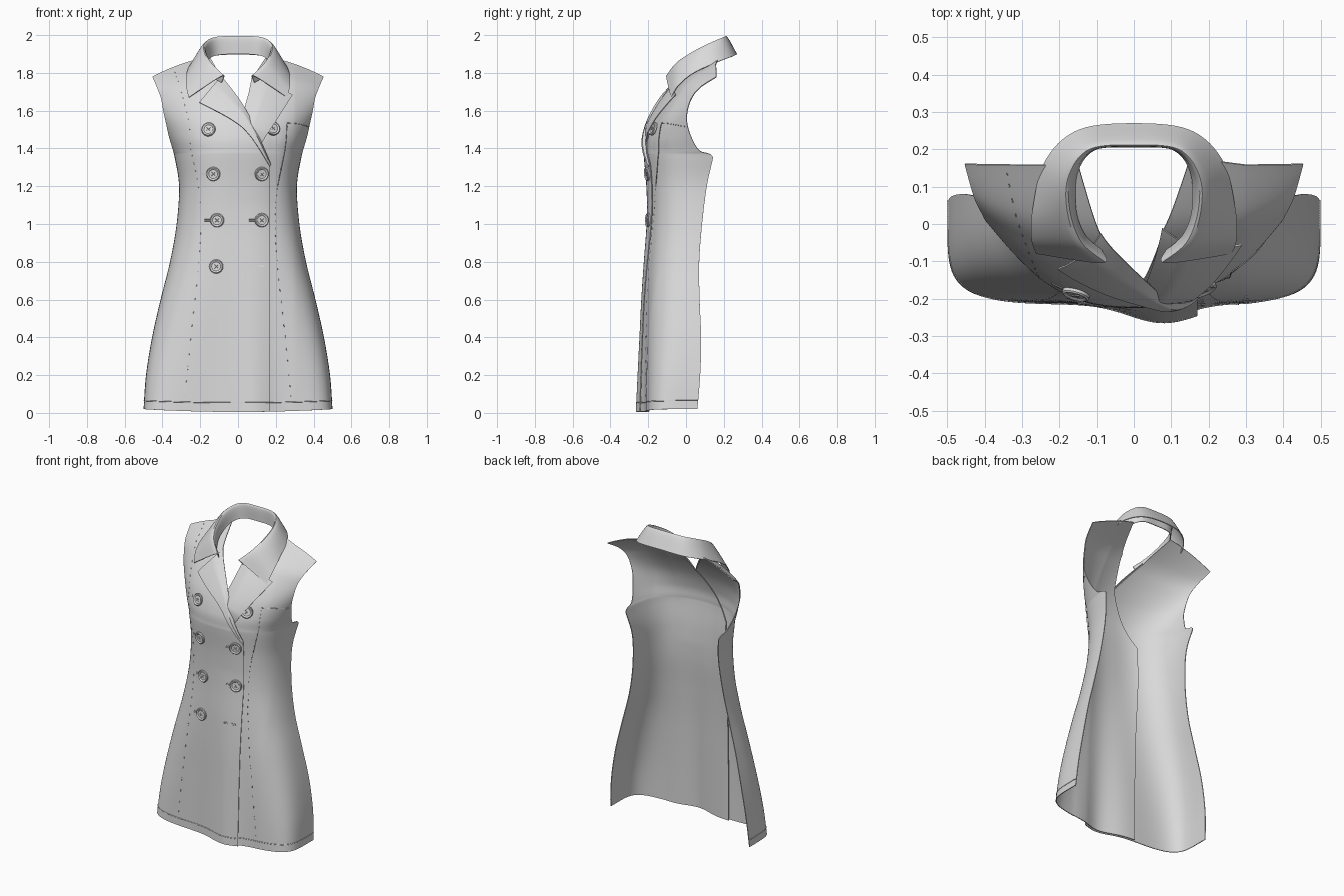
import bpy, bmesh, math
from mathutils import Vector

if "Cube" in bpy.data.objects:
    bpy.data.objects.remove(bpy.data.objects["Cube"])

# One cloth colour for everything
FABRIC = bpy.data.materials.new("light grey fabric")
FABRIC.use_nodes = True
FABRIC.diffuse_color = (0.7, 0.7, 0.7, 1)
FABRIC.node_tree.nodes["Principled BSDF"].inputs["Base Color"].default_value = (0.7, 0.7, 0.7, 1)


def spline(pts, t):
    """Smooth curve through pts, t from 0 to 1."""
    n = len(pts) - 1
    f = min(max(t, 0), 1) * n
    i = min(int(f), n - 1)
    f -= i
    a, b, c, d = (pts[min(max(i + k, 0), n)] for k in (-1, 0, 1, 2))
    return [q + f * (r - p + f * (2 * p - 5 * q + 4 * r - s + f * (3 * (q - r) + s - p))) / 2
            for p, q, r, s in zip(a, b, c, d)]


def polyline(pts, z):
    """x of a line of (x, z) points at height z."""
    for (x0, z0), (x1, z1) in zip(pts, pts[1:]):
        if z <= z1:
            return x0 + (x1 - x0) * max(0, (z - z0) / (z1 - z0))
    return pts[-1][0]


# Body rows: centre height, side height, half width, side y, front y, squareness,
# and how much of the depth the armhole cuts away
ROWS = [
    (0.005, 0.02, 0.50, 0.06, -0.213, 5.5, 0),
    (0.2, 0.2, 0.487, 0.075, -0.213, 4.6, 0),
    (0.4, 0.4, 0.455, 0.08, -0.213, 3.8, 0),
    (0.6, 0.6, 0.41, 0.072, -0.213, 3.2, 0),
    (0.8, 0.8, 0.36, 0.07, -0.21, 2.8, 0),
    (1.0, 1.0, 0.325, 0.085, -0.205, 2.6, 0),
    (1.2, 1.2, 0.312, 0.11, -0.21, 2.6, 0),
    (1.35, 1.35, 0.335, 0.143, -0.223, 2.5, 0),
    (1.39, 1.388, 0.347, 0.145, -0.224, 2.4, 0.2),
    (1.46, 1.455, 0.376, 0.145, -0.217, 2.3, 0.32),
    (1.57, 1.547, 0.418, 0.145, -0.178, 2.2, 0.44),
    (1.70, 1.63, 0.473, 0.15, -0.10, 2, 0.52),
    (1.80, 1.69, 0.505, 0.16, -0.01, 2, 0.53),
    (1.90, 1.733, 0.535, 0.163, 0.156, 2, 0.53),
]


def body(t, a):
    """Point on the body: a is the polar angle from the front centre."""
    zc, zs, w, yb, yf, n, _ = spline(ROWS, t)
    s, c = math.sin(a), max(math.cos(a), 0)
    r = (abs(s) ** n + c ** n) ** (-1 / n)
    x, z = w * r * s, zc + (zs - zc) * (r * s) ** 2
    bulge = 0.053 * math.exp(-((x - 0.08) / 0.13) ** 2) * max(0, 1 - z / 1.1)
    return Vector((x, yb - (yb - yf) * r * c - bulge, z))


def angle(t, x):
    """Polar angle of a given x in row t."""
    row = spline(ROWS, t)
    w, n = row[2], row[5]
    k = min(abs(x) / w, 1)
    return math.copysign(math.atan2(k, (1 - k ** n) ** (1 / n)), x)


def end_angle(t):
    """Polar angle of the side edge or armhole in row t."""
    n, cut = spline(ROWS, t)[5:]
    cut = max(cut, 0)
    return math.atan2((1 - cut ** n) ** (1 / n), cut)


def on_body(x, z, off=0):
    """Point on the body surface seen from the front at x, z."""
    lo, hi = 0, 1
    for _ in range(24):
        t = (lo + hi) / 2
        if body(t, angle(t, x)).z < z:
            lo = t
        else:
            hi = t
    p = body(t, angle(t, x))
    return Vector((x, p.y + off, z))


def finish(bm, name):
    me = bpy.data.meshes.new(name)
    bm.to_mesh(me)
    bm.free()
    me.materials.append(FABRIC)
    me.shade_smooth()
    me.set_sharp_from_angle(angle=math.radians(40))
    bpy.context.collection.objects.link(bpy.data.objects.new(name, me))


def sheet(name, fn, nu, nv, thick=0.005):
    """Cloth sheet from fn(u, v), facing the front, given a thin edge."""
    bm = bmesh.new()
    g = [[bm.verts.new(fn(i / nu, j / nv)) for j in range(nv + 1)] for i in range(nu + 1)]
    for i in range(nu):
        for j in range(nv):
            bm.faces.new((g[i][j], g[i + 1][j], g[i + 1][j + 1], g[i][j + 1]))
    bm.normal_update()
    if sum(f.normal.y for f in bm.faces) > 0:
        bmesh.ops.reverse_faces(bm, faces=bm.faces[:])
    bmesh.ops.solidify(bm, geom=bm.faces[:], thickness=thick)
    bmesh.ops.recalc_face_normals(bm, faces=bm.faces[:])
    finish(bm, name)


def thread(name, pts, dash=0, radius=0.0018):
    """Stitch line along pts; dash skips every other run of points."""
    cu = bpy.data.curves.new(name, "CURVE")
    cu.dimensions = "3D"
    cu.bevel_depth, cu.bevel_resolution = radius, 0
    runs = [pts[i:i + dash] for i in range(0, len(pts) - dash, 2 * dash)] if dash else [pts]
    for run in runs:
        sp = cu.splines.new("POLY")
        sp.points.add(len(run) - 1)
        for p, q in zip(sp.points, run):
            p.co = (*q, 1)
    cu.materials.append(FABRIC)
    bpy.context.collection.objects.link(bpy.data.objects.new(name, cu))


# Front panels with a stitched hem: the right one wraps over the left one
RIGHT_EDGE = [(0.17, 0), (0.17, 1.32), (0.04, 1.6), (-0.09, 1.78), (-0.15, 1.9)]
LEFT_EDGE = [(-0.17, 0), (-0.17, 1.30), (0.03, 1.6), (0.08, 1.78), (0.15, 1.9)]


def panel(edge, side, off):
    def fn(u, v):
        a0 = angle(u, polyline(edge, spline(ROWS, u)[0]))
        p = body(u, a0 + (side * end_angle(u) - a0) * v)
        p.y += off * min(1, max(0, (0.3 - p.x) / 0.12))
        return p
    return fn


for label, edge, side, off in (("right", RIGHT_EDGE, -1, 0), ("left", LEFT_EDGE, 1, 0.016)):
    fn = panel(edge, side, off)
    sheet(label + "_front_panel", fn, 130, 56)
    thread(label + "_hem_stitch", [fn(0.025, i / 80) for i in range(81)], 0, 0.0025)


# Lapels folded back over the panels
def lapel(fold, outer, off0, off1):
    def fn(u, v):
        a, b = spline(fold, u), spline(outer, u)
        x, z = (p + (q - p) * v for p, q in zip(a, b))
        return on_body(x, z, off0 + (off1 - off0) * min(1, v * 3) * min(1, 3.3 - 3 * u))
    return fn


sheet("right_lapel", lapel([(-0.088, 1.785), (0.044, 1.603), (0.176, 1.315)],
                           [(-0.205, 1.645), (0.025, 1.51), (0.17, 1.305)], -0.005, -0.02), 24, 12)
sheet("left_lapel", lapel([(0.075, 1.785), (0.035, 1.6), (0.0, 1.5)],
                          [(0.29, 1.685), (0.21, 1.56), (0.125, 1.43)], 0.01, -0.016), 24, 12)

# Collar stations from centre back to the front tip: stand, fold, outer edge
HALF = [
    ((0, 0.205, 1.90), (0, 0.212, 1.995), (0, 0.27, 1.90)),
    ((0.10, 0.2, 1.895), (0.12, 0.2, 1.99), (0.15, 0.252, 1.89)),
    ((0.15, 0.14, 1.875), (0.175, 0.13, 1.96), (0.238, 0.17, 1.86)),
    ((0.155, 0.04, 1.83), (0.18, 0.04, 1.915), (0.272, 0.04, 1.80)),
    ((0.13, -0.03, 1.78), (0.15, -0.05, 1.855), (0.275, -0.04, 1.735)),
    ((0.085, -0.07, 1.75), (0.085, -0.105, 1.785), (0.262, -0.08, 1.67)),
]
STATIONS = [[(-x, y, z) for x, y, z in s] for s in HALF[:0:-1]] + HALF
sheet("collar", lambda u, v: Vector(spline([spline([s[k] for s in STATIONS], u) for k in range(3)], v)),
      72, 14)

# Seams
SEAM = [(0.26, 1.53), (0.25, 1.4), (0.21, 1.2), (0.197, 1.0), (0.212, 0.75), (0.25, 0.4), (0.283, 0.06)]
SHOULDER = [(0.34, 1.82), (0.3, 1.7)]


def seam(pts, side, count, off=-0.001):
    return [on_body(side * x, z, off) for x, z in (spline(pts, i / count) for i in range(count + 1))]


thread("right_princess_seam", seam(SHOULDER + SEAM, -1, 160), 2, 0.0014)
thread("left_princess_seam", seam(SEAM, 1, 140), 2, 0.0014)
thread("left_yoke_seam", seam([(0.26, 1.535), (0.32, 1.53), (0.375, 1.515)], 1, 16))
thread("left_side_front_seam", seam(SEAM[:3], 1, 20))


# Buttons: turned disc with a raised rim and crossed thread
def button(name, x, z):
    p = on_body(x, z)
    n = (on_body(x + 0.02, z) - p).cross(on_body(x, z + 0.02) - p).normalized()
    rot = n.to_track_quat("Z", "Y").to_matrix().to_4x4()
    rot.translation = p
    bm = bmesh.new()
    profile = [(0.037, -0.004), (0.037, 0.007), (0.033, 0.011), (0.028, 0.01), (0.024, 0.006), (0, 0.006)]
    vs = [bm.verts.new((r, 0, h)) for r, h in profile]
    es = [bm.edges.new(e) for e in zip(vs, vs[1:])]
    bmesh.ops.spin(bm, geom=vs + es, axis=(0, 0, 1), cent=(0, 0, 0), steps=28, angle=math.tau)
    bmesh.ops.remove_doubles(bm, verts=bm.verts[:], dist=0.0001)
    bmesh.ops.recalc_face_normals(bm, faces=bm.faces[:])
    bm.transform(rot)
    finish(bm, name)
    for i, s in enumerate((-1, 1)):
        q = [rot @ Vector((k * 0.009, s * k * 0.009, 0.007)) for k in (-1, 1)]
        thread(f"{name}_thread_{i + 1}", q)


BUTTONS = [(-0.155, 1.5), (-0.13, 1.265), (-0.11, 1.02), (-0.115, 0.775),
           (0.185, 1.505), (0.125, 1.265), (0.125, 1.02)]
for i, (x, z) in enumerate(BUTTONS):
    button(f"button_{i + 1}", x, z)

# Buttonholes beside the buttons, and the pair left open
for i, (x, z) in enumerate(BUTTONS[:4] + BUTTONS[5:] + [(0.12, 0.775), (0.175, 0.777)]):
    for k in (-1, 1):
        pts = [on_body(x - d, z + k * 0.004, -0.001) for d in (0.066, 0.05, 0.036)]
        thread(f"buttonhole_{i + 1}_{'lower' if k < 0 else 'upper'}", pts)
